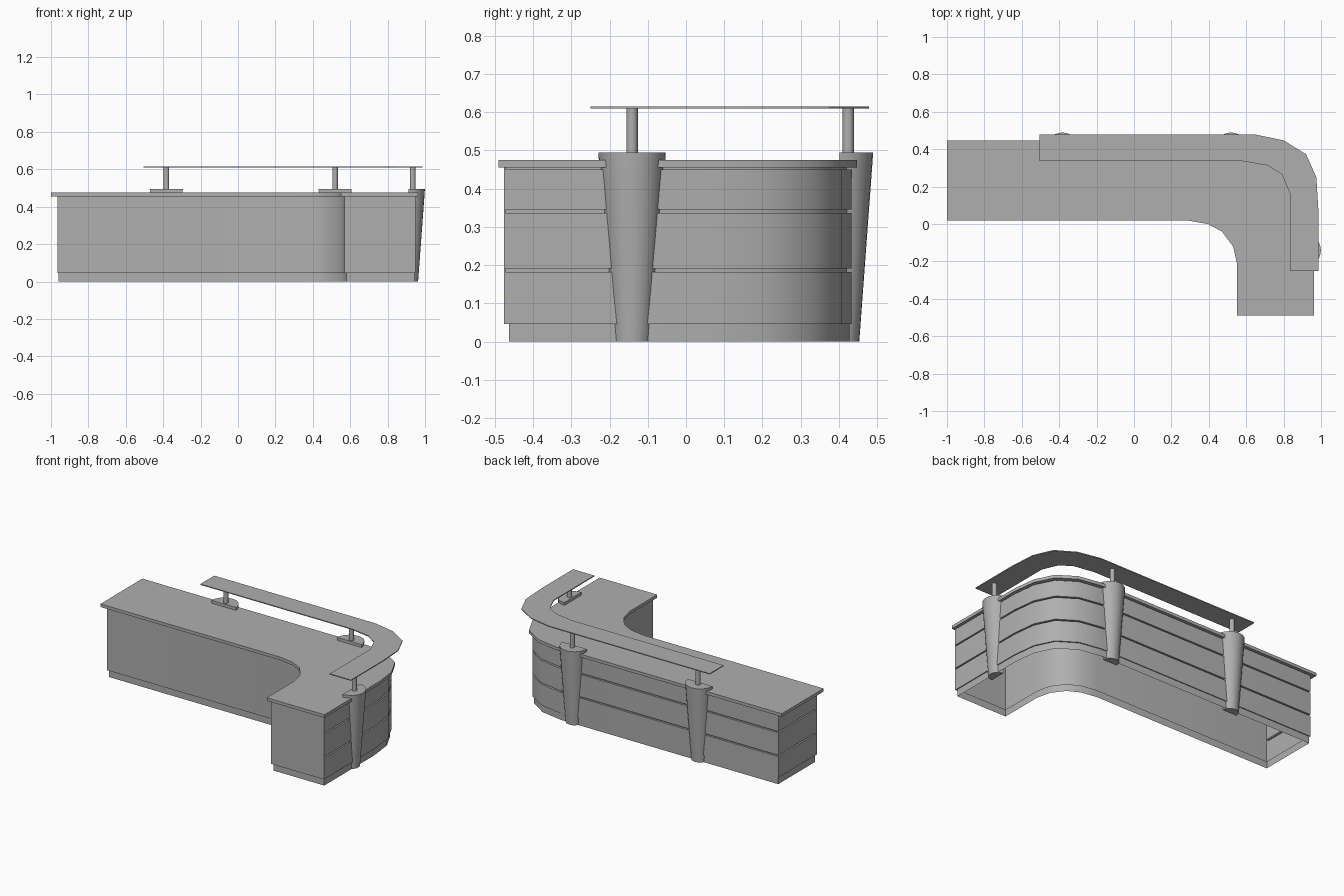
import bpy, bmesh, math

if "Cube" in bpy.data.objects:
    bpy.data.objects.remove(bpy.data.objects["Cube"])

# Plan curves, listed from the straight back/front run round the corner
OUTER = [(0.62, 0.447), (0.77, 0.42), (0.885, 0.345), (0.945, 0.225), (0.963, 0.07)]
INNER = [(0.55, -0.21), (0.53, -0.12), (0.47, -0.04), (0.395, 0.0), (0.29, 0.018)]

# Mid grey finish shared by every part
grey = bpy.data.materials.new("mid_grey")
grey.diffuse_color = (0.43, 0.43, 0.43, 1)
grey.use_nodes = True
grey.node_tree.nodes["Principled BSDF"].inputs["Base Color"].default_value = grey.diffuse_color


def loft(name, rings, cap_bottom=True, cap_top=True):
    """Stack equal-length rings of 3D points into one surface."""
    bm = bmesh.new()
    vs = [[bm.verts.new(p) for p in r] for r in rings]
    n = len(vs[0])
    for a, b in zip(vs, vs[1:]):
        for i in range(n):
            j = (i + 1) % n
            bm.faces.new((a[i], a[j], b[j], b[i]))
    if cap_bottom:
        bm.faces.new(vs[0][::-1])
    if cap_top:
        bm.faces.new(vs[-1])
    bmesh.ops.remove_doubles(bm, verts=bm.verts, dist=1e-5)
    bmesh.ops.recalc_face_normals(bm, faces=bm.faces)
    me = bpy.data.meshes.new(name)
    bm.to_mesh(me)
    bm.free()
    me.materials.append(grey)
    ob = bpy.data.objects.new(name, me)
    bpy.context.collection.objects.link(ob)
    bpy.ops.object.select_all(action='DESELECT')
    ob.select_set(True)
    bpy.context.view_layer.objects.active = ob
    bpy.ops.object.shade_smooth_by_angle(angle=math.radians(32))
    return ob


def slab(name, outline, z0, z1):
    return loft(name, [[(x, y, z) for x, y in outline] for z in (z0, z1)])


def body_ring(z, d_out, d_in, left, front, groove=0.0):
    """Counter plan at height z; the groove cuts the outer and left sides only."""
    yi, xo, d = 0.018 + d_in, 0.963 - d_out, d_out + groove
    pts = [(left, yi), (left, yi + 0.02), (left + groove, yi + 0.02),
           (left + groove, 0.447 - d)]
    pts += [(x - d, y - d) for x, y in OUTER]
    pts += [(xo - groove, front + 0.004), (xo, front + 0.004), (xo, front)]
    pts += [(0.55 + d_in, front)]
    pts += [(x + d_in, y + d_in) for x, y in INNER]
    return [(x, y, z) for x, y in pts]


# Counter body: recessed plinth, then panels split by grooves, open underneath
base = (0.02, 0.03, -0.961, -0.463)
wall = (0.014, 0.02, -0.966, -0.476)
rings = [body_ring(0, *base), body_ring(0.046, *base)]
for lo, hi in ((0.046, 0.182), (0.191, 0.336), (0.345, 0.45)):
    if lo > 0.1:
        rings.append(body_ring(lo, *wall, groove=0.012))
    rings += [body_ring(lo, *wall), body_ring(hi, *wall),
              body_ring(hi, *wall, groove=0.012)]
rings.append(body_ring(0.456, *wall, groove=0.012))
loft("counter_body", rings, False, False)

# Worktop
slab("worktop", [(-1, 0.018), (-1, 0.447)] + OUTER + [(0.963, -0.49), (0.55, -0.49)] + INNER,
     0.455, 0.475)

# Raised transaction shelf
shelf = [(-0.505, 0.336), (-0.505, 0.478), (0.65, 0.478), (0.80, 0.447), (0.92, 0.373),
         (0.975, 0.25), (0.986, 0.07), (0.986, -0.25), (0.833, -0.25), (0.833, 0.165),
         (0.79, 0.265), (0.715, 0.313), (0.58, 0.336)]
slab("raised_shelf", shelf, 0.609, 0.615)


# Tapered half-round columns with a thin post carrying the shelf
def column(i, x, y, facing):
    def ring(r, z):
        return [(x + r * math.cos(facing + math.pi * (k / 14 - 0.5)),
                 y + r * math.sin(facing + math.pi * (k / 14 - 0.5)), z) for k in range(15)]
    loft(f"column_{i}", [ring(0.052, 0), ring(0.087, 0.475), ring(0.088, 0.494)])
    px, py = x + 0.023 * math.cos(facing), y + 0.023 * math.sin(facing)
    circle = [(px + 0.015 * math.cos(k * math.pi / 8), py + 0.015 * math.sin(k * math.pi / 8))
              for k in range(16)]
    slab(f"shelf_post_{i}", circle, 0.49, 0.61)


column(1, -0.383, 0.401, math.pi / 2)
column(2, 0.519, 0.401, math.pi / 2)
column(3, 0.911, -0.141, 0)
